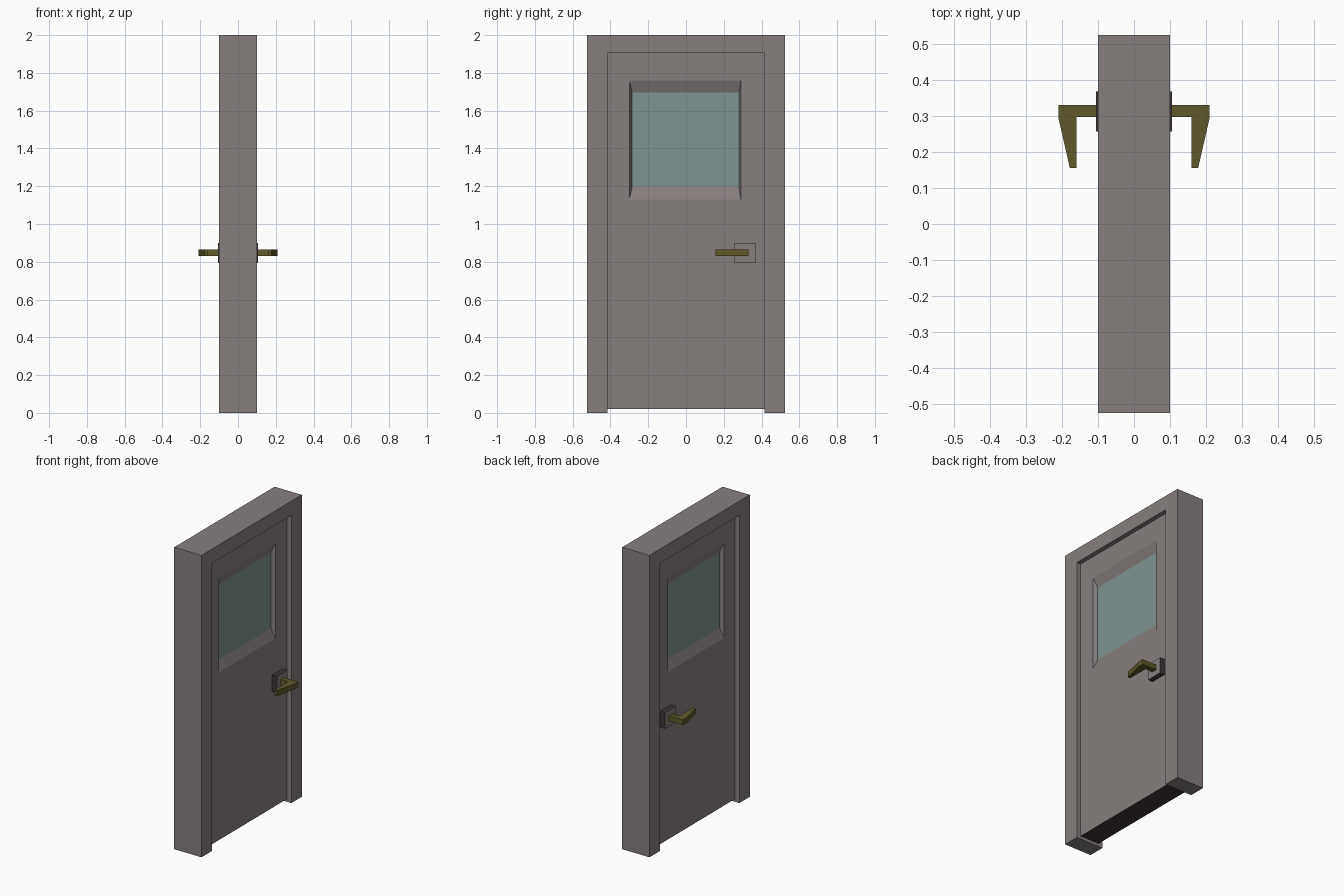
import bpy, bmesh

if "Cube" in bpy.data.objects:
    bpy.data.objects.remove(bpy.data.objects["Cube"])


def material(name, rgb):
    m = bpy.data.materials.new(name)
    m.diffuse_color = (*rgb, 1.0)
    m.use_nodes = True
    m.node_tree.nodes["Principled BSDF"].inputs["Base Color"].default_value = m.diffuse_color
    return m


GRAY = material("warm gray", (0.24, 0.212, 0.207))
DARK = material("dark brown", (0.05, 0.036, 0.039))
GLASS = material("window teal", (0.21, 0.295, 0.285))
BRASS = material("old brass", (0.115, 0.1, 0.025))


def finish(name, bm, mats, rule=None):
    bmesh.ops.recalc_face_normals(bm, faces=bm.faces)
    bm.normal_update()
    if rule:
        for f in bm.faces:
            f.material_index = rule(f)
    me = bpy.data.meshes.new(name)
    bm.to_mesh(me)
    bm.free()
    for m in mats:
        me.materials.append(m)
    ob = bpy.data.objects.new(name, me)
    bpy.context.collection.objects.link(ob)
    return ob


def prism(points, vec):
    """Extrude a flat outline along a vector."""
    bm = bmesh.new()
    face = bm.faces.new([bm.verts.new(p) for p in points])
    new = bmesh.ops.extrude_face_region(bm, geom=[face], use_keep_orig=True)
    verts = [g for g in new["geom"] if isinstance(g, bmesh.types.BMVert)]
    bmesh.ops.translate(bm, verts=verts, vec=vec)
    return bm


def rect(x, y0, y1, z0, z1):
    return [(x, y0, z0), (x, y1, z0), (x, y1, z1), (x, y0, z1)]


# Door frame: upside-down U profile
outline = [(-0.525, 0), (-0.415, 0), (-0.415, 1.905), (0.415, 1.905),
           (0.415, 0), (0.525, 0), (0.525, 2), (-0.525, 2)]
finish("door_frame", prism([(-0.1, y, z) for y, z in outline], (0.2, 0, 0)), [GRAY])

# Door leaf: lofted rectangles, with a sloped window recess on both sides
half = [(0.045, -0.285, 0.28, 1.195, 1.695),
        (0.07, -0.30, 0.29, 1.13, 1.76),
        (0.07, -0.415, 0.415, 0.02, 1.905)]
loops = half + [(-r[0], *r[1:]) for r in reversed(half)]
bm = bmesh.new()
rings = [[bm.verts.new(p) for p in rect(*r)] for r in loops]
for a, b in zip(rings, rings[1:]):
    for i in range(4):
        j = (i + 1) % 4
        bm.faces.new((a[i], a[j], b[j], b[i]))
bm.faces.new(rings[0])
bm.faces.new(rings[-1])


def door_rule(f):
    if all(abs(v.co.x) < 0.05 for v in f.verts):
        return 1                                   # glass pane
    if f.calc_center_median().z < 0.03:
        return 2                                   # dark bottom edge
    return 0


finish("door_leaf", bm, [GRAY, GLASS, DARK], door_rule)

# Lock plates and lever handles on both sides
lever = [(0.095, 0.331), (0.21, 0.331), (0.21, 0.295), (0.178, 0.155),
         (0.159, 0.155), (0.159, 0.297), (0.095, 0.297)]
for s, side in ((1, "right"), (-1, "left")):
    plate = prism(rect(s * 0.068, 0.257, 0.368, 0.793, 0.9), (s * 0.037, 0, 0))
    finish("lock_plate_" + side, plate, [GRAY, DARK],
           lambda f: 0 if abs(f.normal.x) > 0.5 else 1)
    finish("handle_" + side,
           prism([(s * x, y, 0.83) for x, y in lever], (0, 0, 0.035)), [BRASS])
